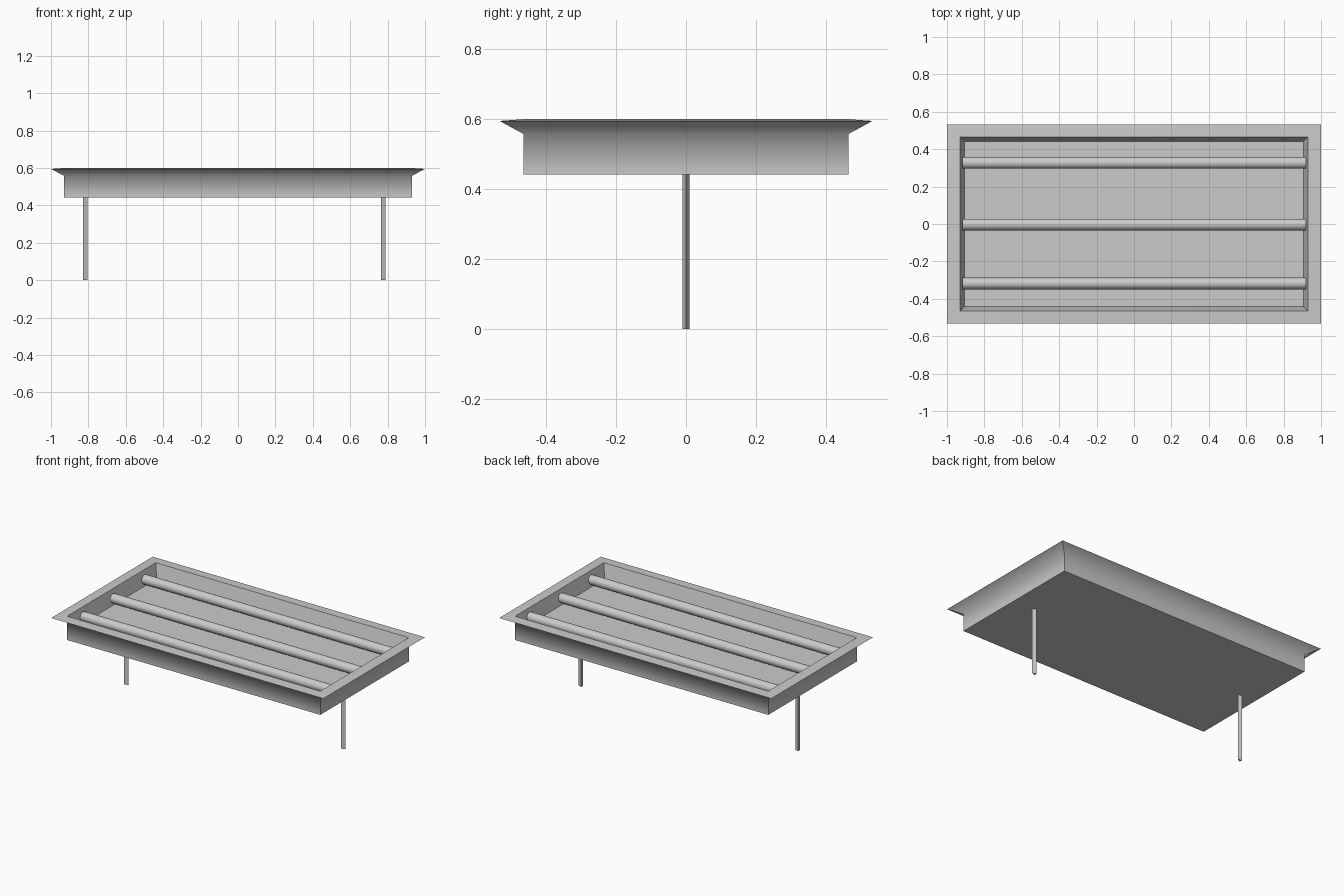
import bpy, bmesh
from math import radians, pi

cube = bpy.data.objects.get("Cube")
if cube:
    bpy.data.objects.remove(cube, do_unlink=True)

grey = bpy.data.materials.new("grey_metal")
grey.use_nodes = True
COLOR = (0.6, 0.6, 0.6, 1)
grey.diffuse_color = COLOR
grey.node_tree.nodes["Principled BSDF"].inputs["Base Color"].default_value = COLOR


def housing():
    # Rectangular rings: half length, half width, height (outside up, then inside down)
    rings = [(0.93, 0.465, 0.442), (0.93, 0.465, 0.558), (1.0, 0.533, 0.595),
             (0.93, 0.465, 0.6), (0.906, 0.441, 0.508)]
    bm = bmesh.new()
    loops = [[bm.verts.new((sx * a, sy * b, z)) for sx, sy in
              ((-1, -1), (1, -1), (1, 1), (-1, 1))] for a, b, z in rings]
    for low, high in zip(loops, loops[1:]):
        for i in range(4):
            j = (i + 1) % 4
            bm.faces.new((low[i], low[j], high[j], high[i]))
    bm.faces.new(loops[0][::-1])
    bm.faces.new(loops[-1])
    bmesh.ops.recalc_face_normals(bm, faces=bm.faces)
    # Only the bend between wall and flare, and the rim mitres, are soft
    for f in bm.faces:
        f.smooth = True
    for e in bm.edges:
        a, b = e.verts
        bend = a in loops[1] and b in loops[1]
        mitre = (a in loops[2] and b in loops[3]) or (b in loops[2] and a in loops[3])
        e.smooth = bend or mitre
    mesh = bpy.data.meshes.new("housing")
    bm.to_mesh(mesh)
    bm.free()
    mesh.materials.append(grey)
    bpy.context.collection.objects.link(bpy.data.objects.new("housing", mesh))


def rod(name, sides, radius, length, location, rotation, scale=(1, 1, 1)):
    bpy.ops.mesh.primitive_cylinder_add(vertices=sides, radius=radius, depth=length,
                                        location=location, rotation=rotation, scale=scale)
    ob = bpy.context.object
    ob.name = name
    ob.data.materials.append(grey)
    bpy.ops.object.shade_smooth_by_angle(angle=radians(35))


housing()

# Lamp tubes lying along the tray
for name, y in (("front", -0.318), ("middle", -0.003), ("back", 0.327)):
    rod(name + "_tube", 24, 0.031, 1.836, (0.002, y, 0.547), (0, pi / 2, 0))

# Three-sided posts below the tray, one edge turned to the left
for name, x in (("right", -0.8205), ("left", 0.772)):
    rod(name + "_leg", 3, 0.0122, 0.444, (x, 0, 0.222), (0, 0, -pi / 2), (1, 1.37, 1))
